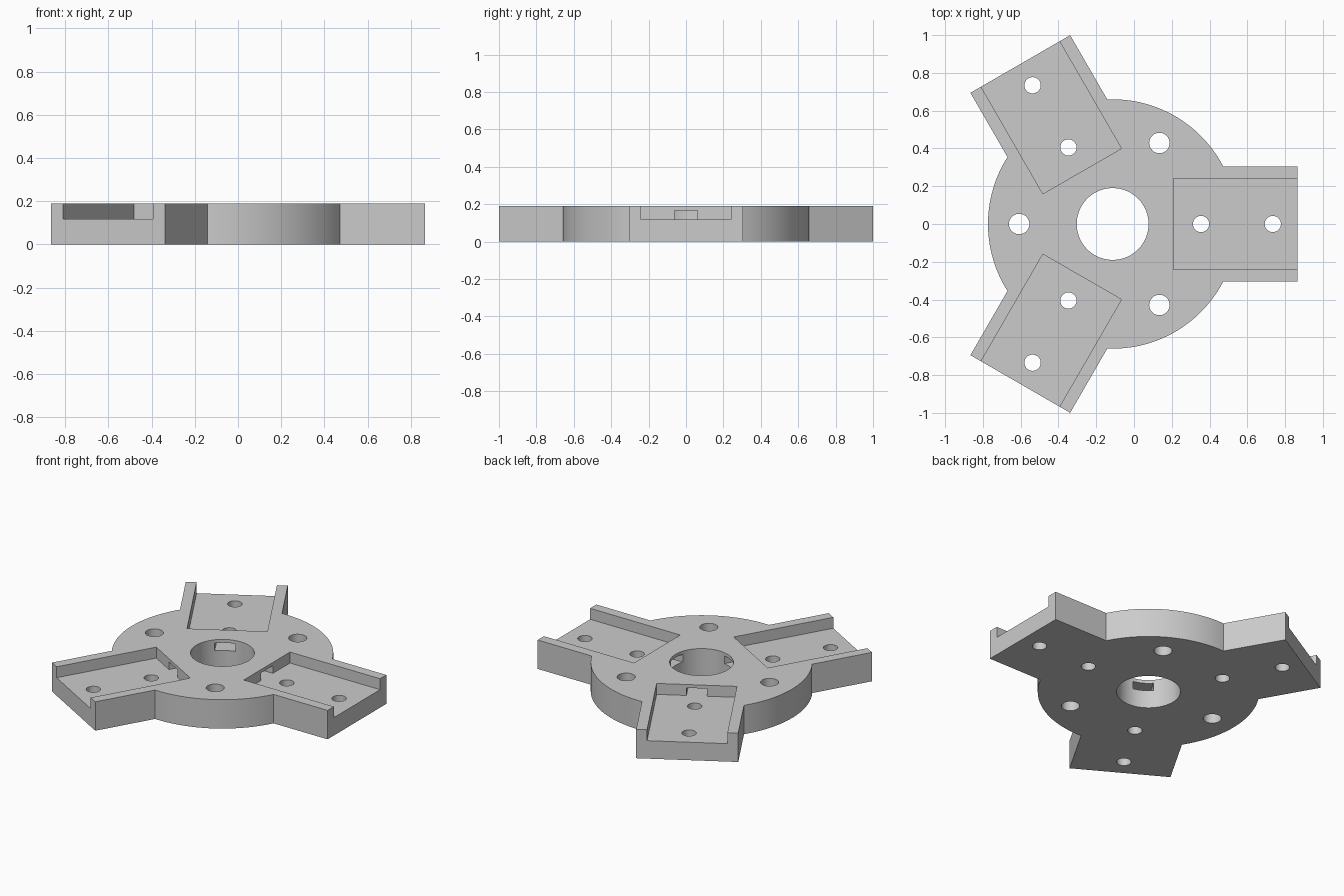
import bpy, bmesh
from math import radians, degrees, asin, sqrt, cos, sin, pi
from mathutils import Matrix, Vector

CENTRE_X = -0.113
HEIGHT = 0.19
HUB_R, BORE_R = 0.66, 0.19
ARM_LEN, ARM_HALF = 0.978, 0.305
POCKET_START, POCKET_HALF, FLOOR_Z = 0.323, 0.24, 0.118
SLOT_HALF, SLOT_TOP = 0.062, 0.168
ARM_ANGLES = [0, 120, 240]

default = bpy.data.objects.get("Cube")
if default:
    bpy.data.objects.remove(default, do_unlink=True)

grey = bpy.data.materials.new("light grey")
grey.use_nodes = True
colour = (0.6, 0.6, 0.6, 1)
grey.diffuse_color = colour
grey.node_tree.nodes["Principled BSDF"].inputs["Base Color"].default_value = colour


def add_prism(bm, points, z0, z1):
    """Extrude a closed xy outline from z0 to z1."""
    face = bm.faces.new([bm.verts.new((x, y, z0)) for x, y in points])
    new = bmesh.ops.extrude_face_region(bm, geom=[face])["geom"]
    bmesh.ops.translate(bm, vec=(0, 0, z1 - z0),
                        verts=[g for g in new if isinstance(g, bmesh.types.BMVert)])


def turned(points, angle):
    rot = Matrix.Rotation(radians(angle), 2)
    return [rot @ Vector(p) for p in points]


def box_outline(x0, x1, half):
    return [(x0, -half), (x1, -half), (x1, half), (x0, half)]


def circle(x, radius, n=48):
    return [(x + radius * cos(2 * pi * i / n), radius * sin(2 * pi * i / n)) for i in range(n)]


def make_object(name, bm):
    bmesh.ops.recalc_face_normals(bm, faces=bm.faces)
    mesh = bpy.data.meshes.new(name)
    bm.to_mesh(mesh)
    bm.free()
    mesh.materials.append(grey)
    obj = bpy.data.objects.new(name, mesh)
    obj.location.x = CENTRE_X
    bpy.context.collection.objects.link(obj)
    return obj


# Plate outline: three square-ended arms joined by arcs of the round hub
join = degrees(asin(ARM_HALF / HUB_R))
arc_steps = 32
sector = [(ARM_LEN, -ARM_HALF), (ARM_LEN, ARM_HALF)]
for i in range(arc_steps + 1):
    a = radians(join + (120 - 2 * join) * i / arc_steps)
    sector.append((HUB_R * cos(a), HUB_R * sin(a)))
bm = bmesh.new()
add_prism(bm, [p for a in ARM_ANGLES for p in turned(sector, a)], 0, HEIGHT)
plate = make_object("three_arm_plate", bm)

# Open-ended pockets in the arms
bm = bmesh.new()
for a in ARM_ANGLES:
    add_prism(bm, turned(box_outline(POCKET_START, ARM_LEN + 0.1, POCKET_HALF), a),
              FLOOR_Z, HEIGHT + 0.1)
pockets = make_object("pocket_cutter", bm)

# Bore, arm screw holes and hub mounting holes
bm = bmesh.new()
add_prism(bm, circle(0, BORE_R, 96), -0.1, HEIGHT + 0.1)
for a in ARM_ANGLES:
    for x, radius, offset in ((0.468, 0.043, 0), (0.848, 0.043, 0), (0.495, 0.054, 60)):
        add_prism(bm, turned(circle(x, radius), a + offset), -0.1, HEIGHT + 0.1)
holes = make_object("hole_cutter", bm)

# Tunnels from each pocket into the bore
bm = bmesh.new()
for a in ARM_ANGLES:
    add_prism(bm, turned(box_outline(0.12, POCKET_START + 0.02, SLOT_HALF), a),
              FLOOR_Z, SLOT_TOP)
slots = make_object("slot_cutter", bm)

bpy.ops.object.select_all(action="DESELECT")
plate.select_set(True)
bpy.context.view_layer.objects.active = plate
for cutter in (pockets, holes, slots):
    mod = plate.modifiers.new(cutter.name, "BOOLEAN")
    mod.operation = "DIFFERENCE"
    mod.solver = "EXACT"
    mod.object = cutter
    bpy.ops.object.modifier_apply(modifier=mod.name)
    bpy.data.objects.remove(cutter, do_unlink=True)

bpy.ops.object.shade_smooth_by_angle(angle=radians(30))
